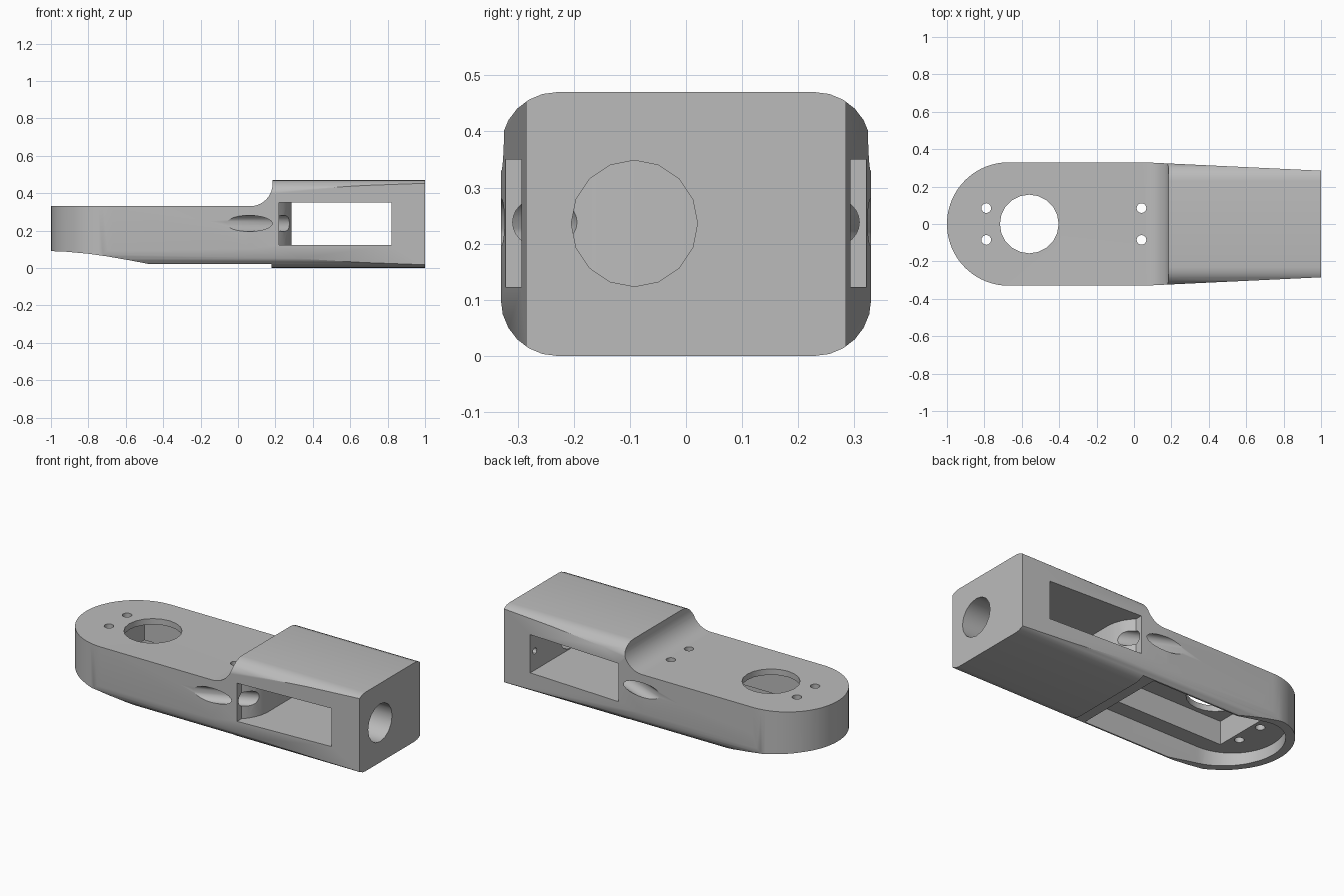
import bpy, bmesh
from math import cos, sin, pi, radians
from mathutils import Vector

cube = bpy.data.objects.get("Cube")
if cube:
    bpy.data.objects.remove(cube, do_unlink=True)

grey = bpy.data.materials.new("plain grey")
grey.use_nodes = True
colour = (0.5, 0.5, 0.5, 1)
grey.diffuse_color = colour
grey.node_tree.nodes["Principled BSDF"].inputs["Base Color"].default_value = colour


def arc(cx, cy, r, start, end, steps):
    angles = [radians(start + (end - start) * i / steps) for i in range(steps + 1)]
    return [(cx + r * cos(a), cy + r * sin(a)) for a in angles]


def prism(name, points, axis, low, high):
    """Extrude a closed 2D outline along one axis."""
    place = {"x": lambda p, h: (h, p[0], p[1]),
             "y": lambda p, h: (p[0], h, p[1]),
             "z": lambda p, h: (p[0], p[1], h)}[axis]
    bm = bmesh.new()
    ends = [[bm.verts.new(place(p, h)) for p in points] for h in (low, high)]
    for ring in ends:
        bm.faces.new(ring)
    for i in range(len(points)):
        j = (i + 1) % len(points)
        bm.faces.new((ends[0][i], ends[0][j], ends[1][j], ends[1][i]))
    bmesh.ops.recalc_face_normals(bm, faces=bm.faces)
    mesh = bpy.data.meshes.new(name)
    bm.to_mesh(mesh)
    bm.free()
    obj = bpy.data.objects.new(name, mesh)
    bpy.context.collection.objects.link(obj)
    mesh.materials.append(grey)
    return obj


def rod(name, start, end, radius, sides=24):
    """Round cutter between two points."""
    start, end = Vector(start), Vector(end)
    obj = prism(name, arc(0, 0, radius, 0, 360, sides)[:-1], "z", 0, (end - start).length)
    turn = (end - start).to_track_quat("Z", "Y").to_matrix().to_4x4()
    turn.translation = start
    obj.data.transform(turn)
    return obj


def boolean(target, tool, operation):
    mod = target.modifiers.new(tool.name, "BOOLEAN")
    mod.operation, mod.object, mod.solver = operation, tool, "EXACT"
    bpy.context.view_layer.objects.active = target
    bpy.ops.object.modifier_apply(modifier=mod.name)
    bpy.data.objects.remove(tool, do_unlink=True)


# Body: side profile, plan outline and rounded cross-section intersected
profile = [(-1.1, 0.09), (-1, 0.09), (-0.92, 0.087), (-0.8, 0.076), (-0.7, 0.062),
           (-0.58, 0.041), (-0.47, 0.02), (0.18, 0.02), (0.18, -0.1), (1.1, -0.1),
           (1.1, 0.6), (0.185, 0.6)]
profile += arc(0.065, 0.45, 0.12, 0, -90, 10) + [(-1.1, 0.33)]
body = prism("arm_body", profile, "y", -0.5, 0.5)

plan = arc(-0.67, 0, 0.33, 90, 270, 40)
plan += [(0.05, -0.33), (1, -0.285), (1, 0.285), (0.05, 0.33)]
boolean(body, prism("plan", plan, "z", -0.2, 0.8), "INTERSECT")

section = []
for cy, cz, start in ((0.23, 0.37, 0), (-0.23, 0.37, 90), (-0.23, 0.1, 180), (0.23, 0.1, 270)):
    section += arc(cy, cz, 0.1, start, start + 90, 6)
boolean(body, prism("section", section, "x", -1.5, 1.5), "INTERSECT")

# Underside recess inside the rim, and the deeper motor pocket
recess = arc(-0.67, 0, 0.28, 90, 270, 32) + [(0.1, -0.28), (0.1, 0.28)]
boolean(body, prism("recess", recess, "z", -0.2, 0.155), "DIFFERENCE")
pocket = [(-0.745, -0.185), (-0.005, -0.185), (-0.005, 0.185), (-0.745, 0.185)]
boolean(body, prism("pocket", pocket, "z", -0.2, 0.295), "DIFFERENCE")

# Shaft hole and four screw holes through the top
boolean(body, rod("shaft_hole", (-0.56, 0, 0.1), (-0.56, 0, 0.6), 0.157, 20), "DIFFERENCE")
for x in (-0.79, 0.04):
    for y in (-0.085, 0.085):
        boolean(body, rod("screw_hole", (x, y, 0), (x, y, 0.6), 0.026, 16), "DIFFERENCE")

# Side window through the box, with a flared inner end
flare = [(0.287, 0.14), (0.28, 0.18), (0.265, 0.22), (0.243, 0.255), (0.22, 0.28), (0.22, 0.5)]
window = flare + [(0.82, 0.5), (0.82, -0.5)] + [(x, -y) for x, y in reversed(flare)]
boolean(body, prism("window", window, "z", 0.123, 0.35), "DIFFERENCE")

# Cable grooves running into the window on both sides
for side in (-1, 1):
    groove = rod("groove", (-0.09, side * 0.388, 0.238), (0.35, side * 0.21, 0.238), 0.043)
    boolean(body, groove, "DIFFERENCE")
    blind = rod("blind_hole", (0.8, side * 0.25, 0.237), (0.9, side * 0.25, 0.237), 0.018, 12)
    boolean(body, blind, "DIFFERENCE")

# Round opening in the end face
boolean(body, rod("end_hole", (0.75, -0.092, 0.236), (1.2, -0.092, 0.236), 0.1125, 16), "DIFFERENCE")

bpy.ops.object.select_all(action="DESELECT")
body.select_set(True)
bpy.context.view_layer.objects.active = body
bpy.ops.object.shade_smooth_by_angle(angle=radians(30))
